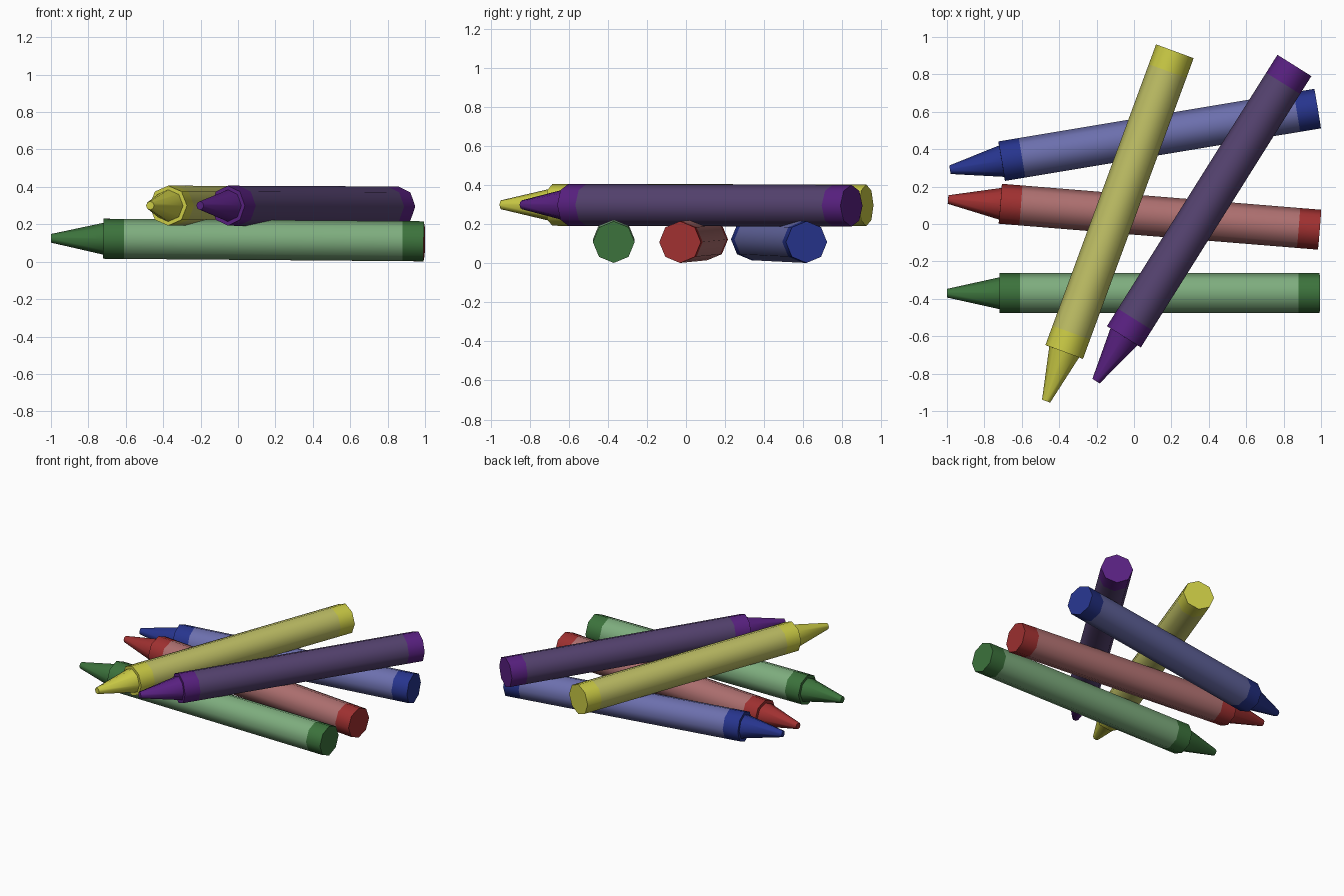
import bpy, math
from mathutils import Vector, Matrix

if "Cube" in bpy.data.objects:
    bpy.data.objects.remove(bpy.data.objects["Cube"])

SIDES = 8
R = 0.107
# crayon profile: (distance from tip, radius), with a square shoulder at 0.28
PROFILE = [(0, 0.023), (0.28, 0.085), (0.28, R), (0.39, R), (1.88, R), (1.993, R)]


def material(name, color):
    mat = bpy.data.materials.new(name)
    mat.diffuse_color = (*color, 1)
    mat.use_nodes = True
    mat.node_tree.nodes["Principled BSDF"].inputs["Base Color"].default_value = mat.diffuse_color
    return mat


def crayon(name, tip, end, wax, wrapper):
    tip, end = Vector(tip), Vector(end)
    # local axes: u along the crayon, v sideways, w upward
    u = (end - tip).normalized()
    v = Vector((0, 0, 1)).cross(u).normalized()
    w = u.cross(v)
    verts = []
    for d, r in PROFILE:
        for i in range(SIDES):
            a = 2 * math.pi * i / SIDES
            verts.append(tip + u * d + v * (r * math.cos(a)) + w * (r * math.sin(a)))
    faces, slots = [], []
    for k in range(len(PROFILE) - 1):
        for i in range(SIDES):
            j = (i + 1) % SIDES
            a, b = k * SIDES, (k + 1) * SIDES
            faces.append((a + i, a + j, b + j, b + i))
            slots.append(1 if k == 3 else 0)      # paper wrapper band
    # flat caps
    faces.append(tuple(reversed(range(SIDES))))
    last = (len(PROFILE) - 1) * SIDES
    faces.append(tuple(range(last, last + SIDES)))
    slots += [0, 0]

    mesh = bpy.data.meshes.new(name)
    mesh.from_pydata(verts, [], faces)
    mesh.materials.append(material(name + "_wax", wax))
    mesh.materials.append(material(name + "_wrapper", wrapper))
    for p, s in zip(mesh.polygons, slots):
        p.material_index = s
    mesh.update()
    obj = bpy.data.objects.new(name, mesh)
    bpy.context.collection.objects.link(obj)
    bpy.ops.object.select_all(action='DESELECT')
    obj.select_set(True)
    bpy.context.view_layer.objects.active = obj
    bpy.ops.object.shade_smooth_by_angle(angle=math.radians(50))


# lower layer, lying on the ground
LT, LE = 0.125, 0.109
crayon("green_crayon", (-1.0, -0.37, LT), (0.995, -0.37, LE),
       (0.045, 0.17, 0.045), (0.21, 0.42, 0.21))
crayon("red_crayon", (-0.994, 0.131, LT), (0.986, -0.03, LE),
       (0.35, 0.03, 0.03), (0.42, 0.16, 0.16))
crayon("blue_crayon", (-0.984, 0.29, LT), (0.981, 0.617, LE),
       (0.02, 0.035, 0.27), (0.15, 0.16, 0.42))
# upper layer, resting across the lower crayons
crayon("yellow_crayon", (-0.47, -0.947, 0.3), (0.219, 0.925, 0.297),
       (0.6, 0.6, 0.06), (0.52, 0.52, 0.13))
crayon("purple_crayon", (-0.203, -0.84, 0.3), (0.856, 0.845, 0.295),
       (0.1, 0.015, 0.22), (0.09, 0.055, 0.16))
